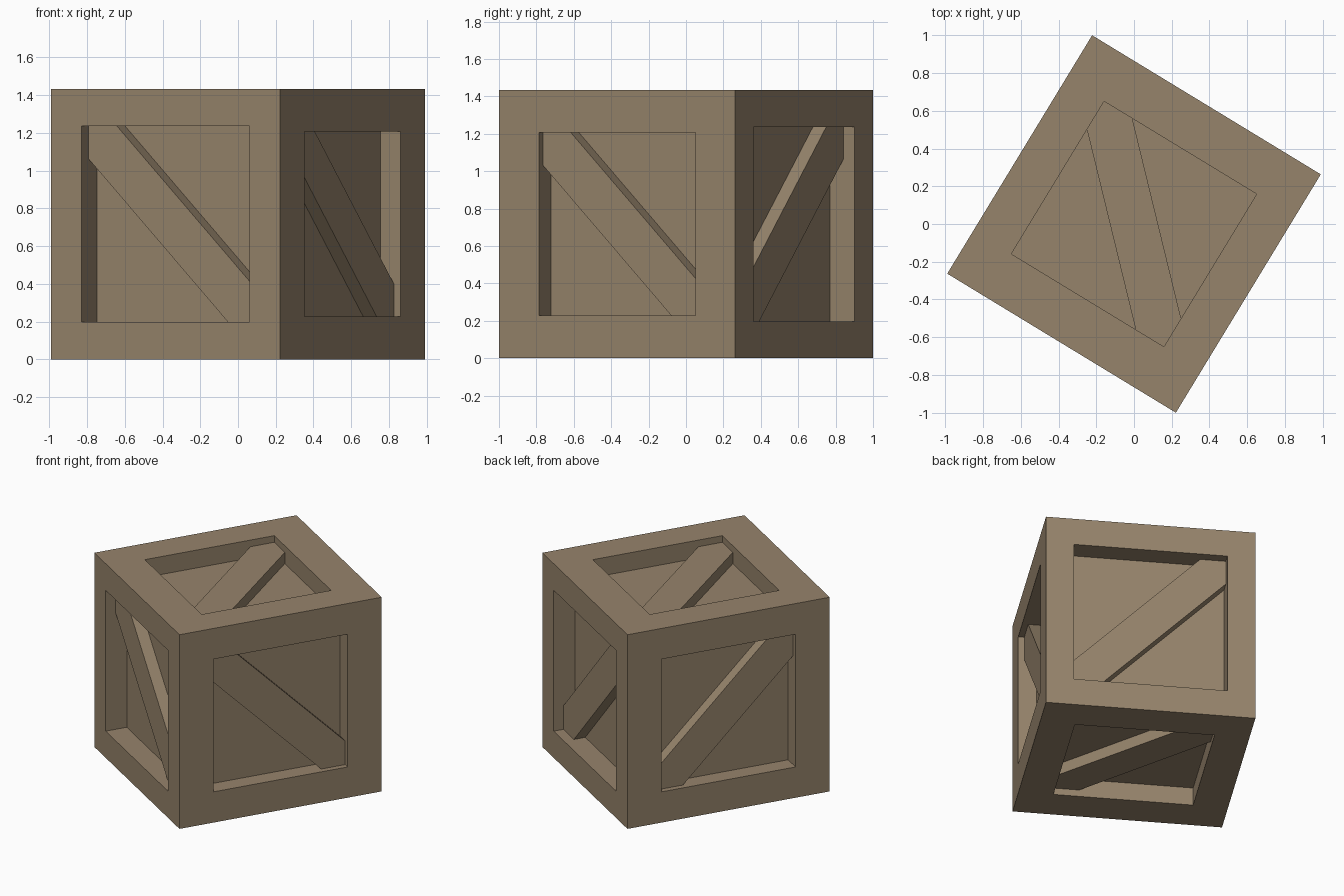
import bpy, bmesh
from math import radians
from mathutils import Vector

cube = bpy.data.objects.get("Cube")
if cube:
    bpy.data.objects.remove(cube, do_unlink=True)

HALF = Vector((0.709, 0.739, 0.717))     # half size of the crate
OPENING = (0.49, 0.52, 0.473)            # half opening on faces along x, y, z
PANEL = 0.585                            # distance of the sunken panels from the centre
BRACE = 0.668                            # distance of the brace fronts from the centre
BAND = 0.175                             # half width of a brace along a panel edge
TURN = radians(-31.3)

wood = bpy.data.materials.new("tan_wood")
wood.use_nodes = True
colour = (0.305, 0.23, 0.148, 1)
wood.diffuse_color = colour
bsdf = wood.node_tree.nodes["Principled BSDF"]
bsdf.inputs["Base Color"].default_value = colour
bsdf.inputs["Roughness"].default_value = 0.9


def finish(bm, name):
    bmesh.ops.recalc_face_normals(bm, faces=bm.faces)
    mesh = bpy.data.meshes.new(name)
    bm.to_mesh(mesh)
    bm.free()
    mesh.materials.append(wood)
    obj = bpy.data.objects.new(name, mesh)
    obj.location.z = HALF.z
    obj.rotation_euler.z = TURN
    bpy.context.collection.objects.link(obj)


# Crate body: a box whose six faces each get a square sunken panel
bm = bmesh.new()
bmesh.ops.create_cube(bm, size=2)
bmesh.ops.scale(bm, vec=HALF, verts=bm.verts)
for face in list(bm.faces):
    axis = max(range(3), key=lambda i: abs(face.normal[i]))
    bmesh.ops.inset_region(bm, faces=[face], thickness=0.2)
    for v in face.verts:
        for i in range(3):
            if i != axis:
                v.co[i] = OPENING[axis] if v.co[i] > 0 else -OPENING[axis]
    bmesh.ops.inset_region(bm, faces=[face], thickness=0)
    for v in face.verts:
        v.co[axis] = PANEL if v.co[axis] > 0 else -PANEL
finish(bm, "crate_body")


# Diagonal braces, trimmed to the opening and let slightly into the frame
def brace(name, axis, side):
    h = OPENING[axis] + 0.01
    outline = [(-h, h), (BAND - h, h), (h, BAND - h),
               (h, -h), (h - BAND, -h), (-h, h - BAND)]
    a, b = [i for i in range(3) if i != axis]
    bm = bmesh.new()
    verts = []
    for p, q in outline:
        co = Vector()
        co[a], co[b], co[axis] = p, q, side * (PANEL - 0.01)
        verts.append(bm.verts.new(co))
    base = bm.faces.new(verts)
    result = bmesh.ops.extrude_face_region(bm, geom=[base], use_keep_orig=True)
    for v in result["geom"]:
        if isinstance(v, bmesh.types.BMVert):
            v.co[axis] = side * BRACE
    finish(bm, name)


for axis, names in enumerate((("left", "right"), ("back", "front"), ("top", "bottom"))):
    for name, side in zip(names, (1, -1)):
        brace(name + "_brace", axis, side)
